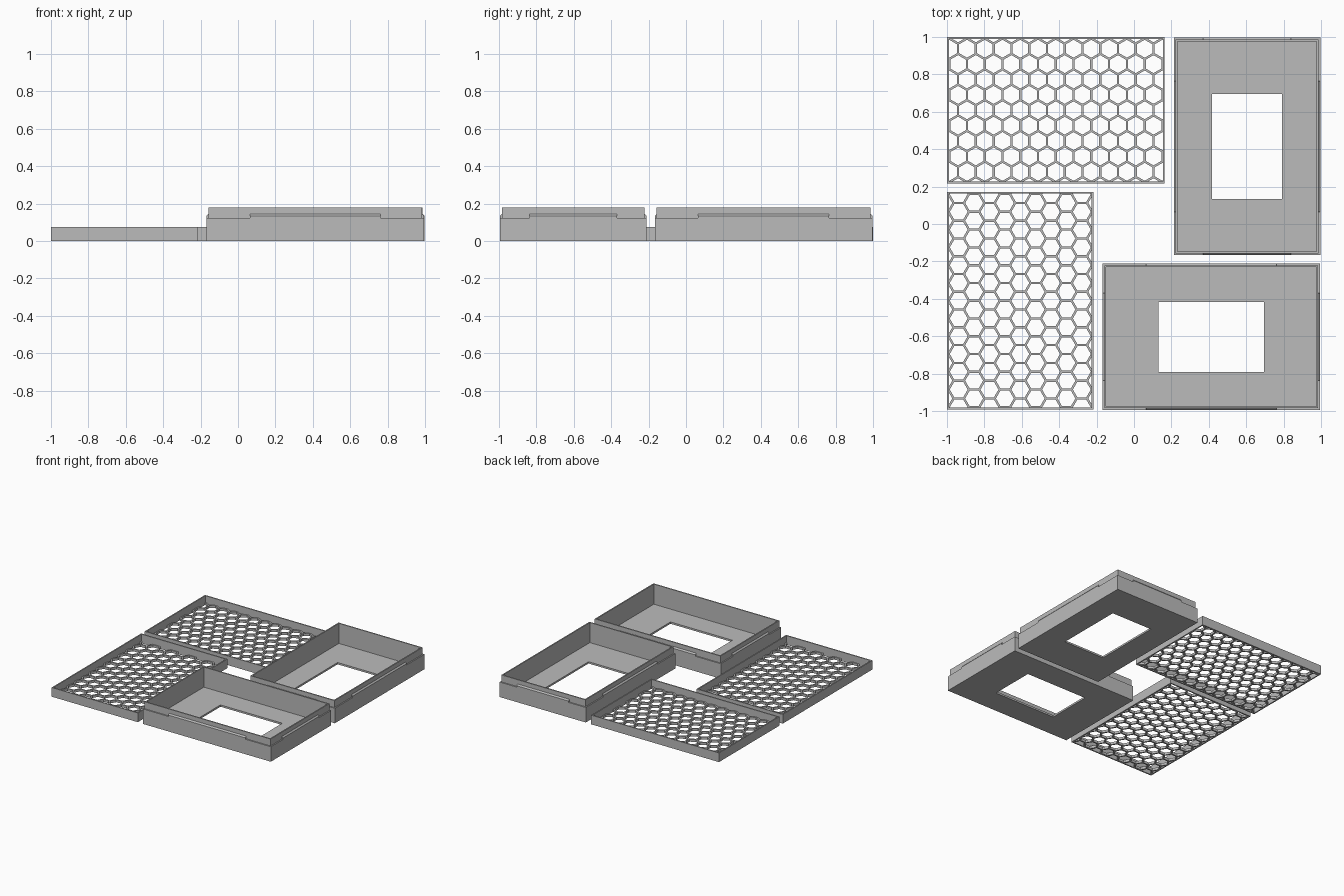
import bpy, bmesh, math
from mathutils import Vector

if "Cube" in bpy.data.objects:
    bpy.data.objects.remove(bpy.data.objects["Cube"])

grey = bpy.data.materials.new("mid grey")
grey.diffuse_color = (0.5, 0.5, 0.5, 1)
grey.use_nodes = True
grey.node_tree.nodes["Principled BSDF"].inputs["Base Color"].default_value = grey.diffuse_color


def finish(name, bm, loc, turned):
    bmesh.ops.recalc_face_normals(bm, faces=bm.faces)
    me = bpy.data.meshes.new(name)
    bm.to_mesh(me)
    bm.free()
    me.materials.append(grey)
    ob = bpy.data.objects.new(name, me)
    bpy.context.collection.objects.link(ob)
    ob.location = (loc[0], loc[1], 0)
    ob.rotation_euler.z = math.pi / 2 if turned else 0


def lofted_ring(bm, profile):
    """Sweep a closed profile of (half x, half y, z) around a rectangle."""
    loops = [[bm.verts.new((sx * a, sy * b, z))
              for sx, sy in ((-1, -1), (1, -1), (1, 1), (-1, 1))]
             for a, b, z in profile]
    for i, lo in enumerate(loops):
        hi = loops[(i + 1) % len(loops)]
        for k in range(4):
            bm.faces.new((lo[k], lo[k - 1], hi[k - 1], hi[k]))


HX, HY = 0.582, 0.392      # half size of box and lid
WALL, RIM = 0.02, 0.01     # box wall, and rim inset from it


def box_shell(name, loc, turned):
    # Floor with window, stepped wall and thin rim in one profile
    bm = bmesh.new()
    wx, wy, floor = 0.281, 0.187, 0.015
    lofted_ring(bm, [
        (wx, wy, 0), (HX, HY, 0), (HX, HY, 0.123),
        (HX - RIM, HY - RIM, 0.123), (HX - RIM, HY - RIM, 0.18),
        (HX - WALL, HY - WALL, 0.18), (HX - WALL, HY - WALL, floor), (wx, wy, floor)])
    finish(name, bm, loc, turned)


def snap_ridges(name, loc, turned):
    # Sloped catch in the middle of each side, standing on the ledge
    bm = bmesh.new()
    for half, edge, axis in ((0.35, HY, 0), (0.235, HX, 1)):
        for s in (-1, 1):
            ends = []
            for e in (-half, half):
                pts = [(edge - RIM, 0.123), (edge, 0.123), (edge, 0.134), (edge - RIM, 0.145)]
                ends.append([bm.verts.new((e, s * d, z) if axis == 0 else (s * d, e, z))
                             for d, z in pts])
            a, b = ends
            bm.faces.new(a)
            bm.faces.new(b[::-1])
            for k in range(4):
                bm.faces.new((a[k], a[k - 1], b[k - 1], b[k]))
    finish(name, bm, loc, turned)


def lid_wall(name, loc, turned):
    bm = bmesh.new()
    t = 0.01
    lofted_ring(bm, [(HX, HY, 0), (HX, HY, 0.075), (HX - t, HY - t, 0.075), (HX - t, HY - t, 0)])
    finish(name, bm, loc, turned)


def honeycomb(name, loc, turned):
    # Hexagonal cells with thick walls, trimmed to the inside of the lid
    bm = bmesh.new()
    pitch, bar, thick = 0.095, 0.012, 0.02
    row = pitch * math.sqrt(3) / 2
    outer = pitch / math.sqrt(3)
    inner = (pitch - bar) / math.sqrt(3)
    for j in range(-6, 7):
        for i in range(-8, 9):
            cx, cy = (i + 0.5 * (j % 2)) * pitch, j * row
            rings = []
            for r, z in ((outer, 0), (outer, thick), (inner, thick), (inner, 0)):
                rings.append([bm.verts.new((cx + r * math.sin(k * math.pi / 3),
                                            cy + r * math.cos(k * math.pi / 3), z))
                              for k in range(6)])
            for lo, hi in zip(rings[1:], rings[2:] + rings[:1]):
                for k in range(6):
                    bm.faces.new((lo[k], lo[k - 1], hi[k - 1], hi[k]))
    bmesh.ops.remove_doubles(bm, verts=bm.verts, dist=1e-4)
    for n, d in (((1, 0, 0), HX), ((-1, 0, 0), HX), ((0, 1, 0), HY), ((0, -1, 0), HY)):
        bmesh.ops.bisect_plane(bm, geom=bm.verts[:] + bm.edges[:] + bm.faces[:],
                               plane_co=Vector(n) * (d - 0.009), plane_no=n, clear_outer=True)
    finish(name, bm, loc, turned)


# Two open boxes and two honeycomb lids, one of each turned a quarter
for side, loc, turned in (("back", (0.605, 0.415), True), ("front", (0.413, -0.603), False)):
    box_shell(side + "_box", loc, turned)
    snap_ridges(side + "_box_ridges", loc, turned)
for side, loc, turned in (("back", (-0.418, 0.608), False), ("front", (-0.608, -0.41), True)):
    lid_wall(side + "_lid_wall", loc, turned)
    honeycomb(side + "_lid_honeycomb", loc, turned)
